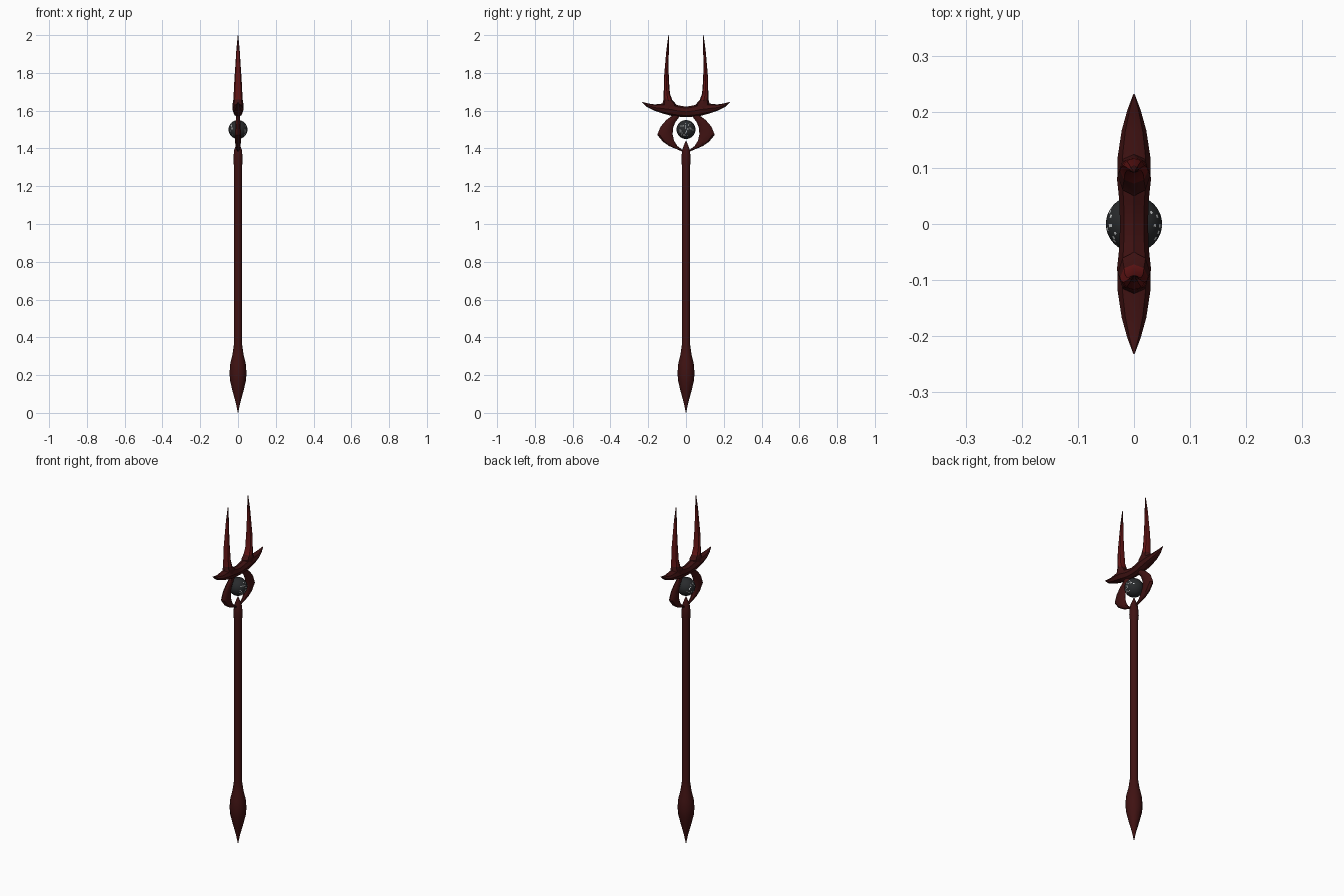
import bpy, bmesh, math, random
from mathutils import Vector

if "Cube" in bpy.data.objects:
    bpy.data.objects.remove(bpy.data.objects["Cube"])

random.seed(4)


def material(name, rgb):
    m = bpy.data.materials.new(name)
    m.diffuse_color = (*rgb, 1)
    m.use_nodes = True
    m.node_tree.nodes["Principled BSDF"].inputs["Base Color"].default_value = m.diffuse_color
    return m


MAROON = material("dark maroon", (0.05, 0.006, 0.006))
RED = material("blood red", (0.12, 0.007, 0.007))
GREY = material("charcoal", (0.022, 0.024, 0.026))
PALE = material("pale speck", (0.6, 0.62, 0.62))


def finish(bm, name, mats, angle=40):
    bmesh.ops.recalc_face_normals(bm, faces=bm.faces)
    me = bpy.data.meshes.new(name)
    bm.to_mesh(me)
    bm.free()
    ob = bpy.data.objects.new(name, me)
    bpy.context.collection.objects.link(ob)
    for m in mats:
        me.materials.append(m)
    bpy.ops.object.select_all(action='DESELECT')
    ob.select_set(True)
    bpy.context.view_layer.objects.active = ob
    bpy.ops.object.shade_smooth_by_angle(angle=math.radians(angle))
    return ob


def loft(name, sections, side=1, sides=10, red=None):
    """Skin elliptical rings; a section is (edge y,z), (opposite edge y,z), half depth in x."""
    bm = bmesh.new()
    rings = []
    for a, b, rx in sections:
        a, b = Vector((0, a[0] * side, a[1])), Vector((0, b[0] * side, b[1]))
        mid, half = (a + b) / 2, (b - a) / 2
        ring = []
        for i in range(sides):
            t = 2 * math.pi * i / sides
            ring.append(bm.verts.new(mid + half * math.cos(t) + Vector((rx * math.sin(t), 0, 0))))
        rings.append(ring)
    for r, s in zip(rings, rings[1:]):
        for i in range(sides):
            j = (i + 1) % sides
            bm.faces.new((r[i], r[j], s[j], s[i]))
    bm.faces.new(rings[0])
    bm.faces.new(rings[-1])
    if red:
        for f in bm.faces:
            f.material_index = int(red(f.calc_center_median()))
    return finish(bm, name, [MAROON, RED])


# shaft with leaf-shaped foot and pointed top
shaft = [(0, .001), (.05, .011), (.12, .030), (.17, .042), (.21, .045), (.26, .041),
         (.31, .029), (.36, .022), (1.31, .022), (1.34, .025), (1.39, .021), (1.415, .012), (1.44, .002)]
loft("shaft", [((-r, z), (r, z), r) for z, r in shaft], sides=12)

# crossbar sweeping out to upturned side spikes
half_bar = [((.04, 1.628), (.04, 1.568), .026), ((.08, 1.64), (.075, 1.572), .030),
            ((.12, 1.638), (.12, 1.584), .029), ((.165, 1.633), (.168, 1.600), .022),
            ((.20, 1.638), (.205, 1.618), .012), ((.232, 1.646), (.232, 1.644), .001)]
mirrored = [((-a[0], a[1]), (-b[0], b[1]), r) for a, b, r in reversed(half_bar)]
loft("crossbar", mirrored + [((0, 1.621), (0, 1.567), .025)] + half_bar, sides=8)

# two tall horns and the two claws around the orb
horn = [((.05, 1.605), (.135, 1.605), .028), ((.05, 1.632), (.124, 1.638), .029),
        ((.072, 1.655), (.119, 1.66), .025), ((.085, 1.69), (.118, 1.69), .023),
        ((.091, 1.77), (.117, 1.77), .019), ((.092, 1.84), (.111, 1.84), .014),
        ((.091, 1.92), (.104, 1.92), .009), ((.091, 2.0), (.093, 2.0), .001)]
claw = [((.012, 1.388), (.016, 1.382), .004), ((.045, 1.412), (.088, 1.412), .013),
        ((.063, 1.44), (.122, 1.435), .016), ((.071, 1.475), (.152, 1.472), .016),
        ((.068, 1.51), (.135, 1.515), .014), ((.056, 1.54), (.105, 1.55), .012),
        ((.036, 1.566), (.075, 1.572), .011), ((.03, 1.585), (.085, 1.59), .011)]
for side, label in ((1, "right"), (-1, "left")):
    loft("horn_" + label, horn, side, 8, red=lambda c: 1.655 < c.z < 1.93)
    loft("claw_" + label, claw, side, 8)

# floating orb, speckled on both x sides
bm = bmesh.new()
bmesh.ops.create_uvsphere(bm, u_segments=48, v_segments=28, radius=.05)
for f in bm.faces:
    c = f.calc_center_median()
    if abs(c.x) > .03 and random.random() < .10:
        f.material_index = 1
bmesh.ops.translate(bm, verts=bm.verts, vec=(0, 0, 1.5))
finish(bm, "orb", [GREY, PALE])
